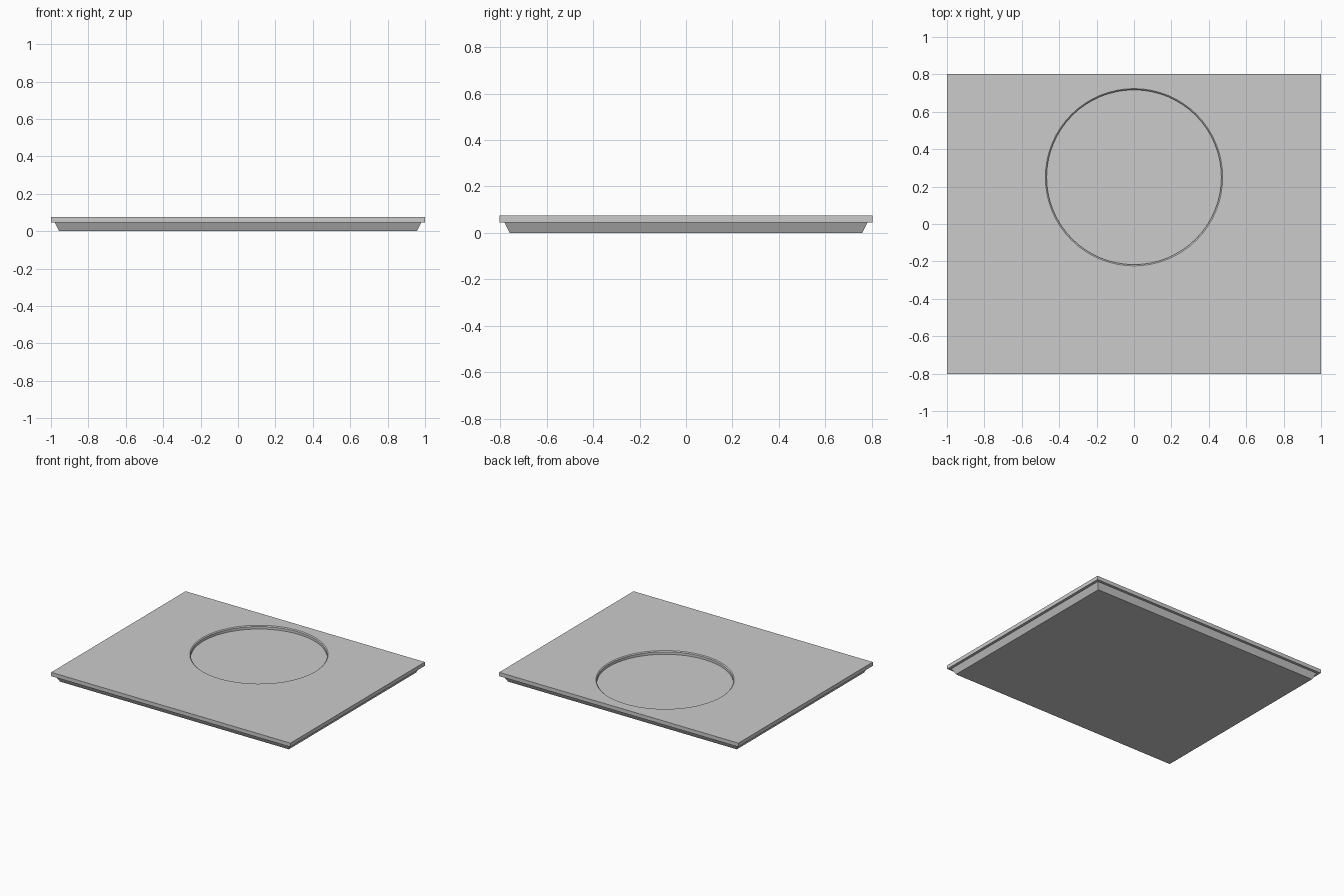
import bpy, bmesh, math

if "Cube" in bpy.data.objects:
    bpy.data.objects.remove(bpy.data.objects["Cube"])


def finish(name, bm):
    bmesh.ops.recalc_face_normals(bm, faces=bm.faces)
    mesh = bpy.data.meshes.new(name)
    bm.to_mesh(mesh)
    bm.free()
    obj = bpy.data.objects.new(name, mesh)
    bpy.context.collection.objects.link(obj)
    return obj


def loft(name, rings):
    """Join equal-sized closed rings from bottom to top and cap both ends."""
    bm = bmesh.new()
    loops = [[bm.verts.new(p) for p in ring] for ring in rings]
    n = len(loops[0])
    for a, b in zip(loops, loops[1:]):
        for i in range(n):
            j = (i + 1) % n
            bm.faces.new((a[i], a[j], b[j], b[i]))
    bm.faces.new(loops[0][::-1])
    bm.faces.new(loops[-1])
    return finish(name, bm)


def rect(hx, hy, z):
    return [(-hx, -hy, z), (hx, -hy, z), (hx, hy, z), (-hx, hy, z)]


def circle(r, z, n=64):
    return [(r * math.cos(math.tau * i / n), 0.25 + r * math.sin(math.tau * i / n), z)
            for i in range(n)]


# Tray: tapered base, flat ledge, overhanging slab
tray = loft("tray", [rect(0.957, 0.759, 0), rect(0.98, 0.782, 0.046),
                     rect(1.0, 0.802, 0.046), rect(1.0, 0.802, 0.075)])

# Round recess with a small chamfered rim (chamfer continues above the surface)
cutter = loft("recess_cutter", [circle(0.467, 0.05), circle(0.467, 0.069),
                                circle(0.474, 0.075), circle(0.474, 0.1)])
cutter.hide_render = True
cutter.hide_viewport = False

cut = tray.modifiers.new("recess", 'BOOLEAN')
cut.operation = 'DIFFERENCE'
cut.solver = 'EXACT'
cut.object = cutter
bpy.context.view_layer.objects.active = tray
tray.select_set(True)
bpy.ops.object.modifier_apply(modifier=cut.name)
bpy.data.objects.remove(cutter)

bpy.ops.object.shade_smooth_by_angle(angle=math.radians(20))
